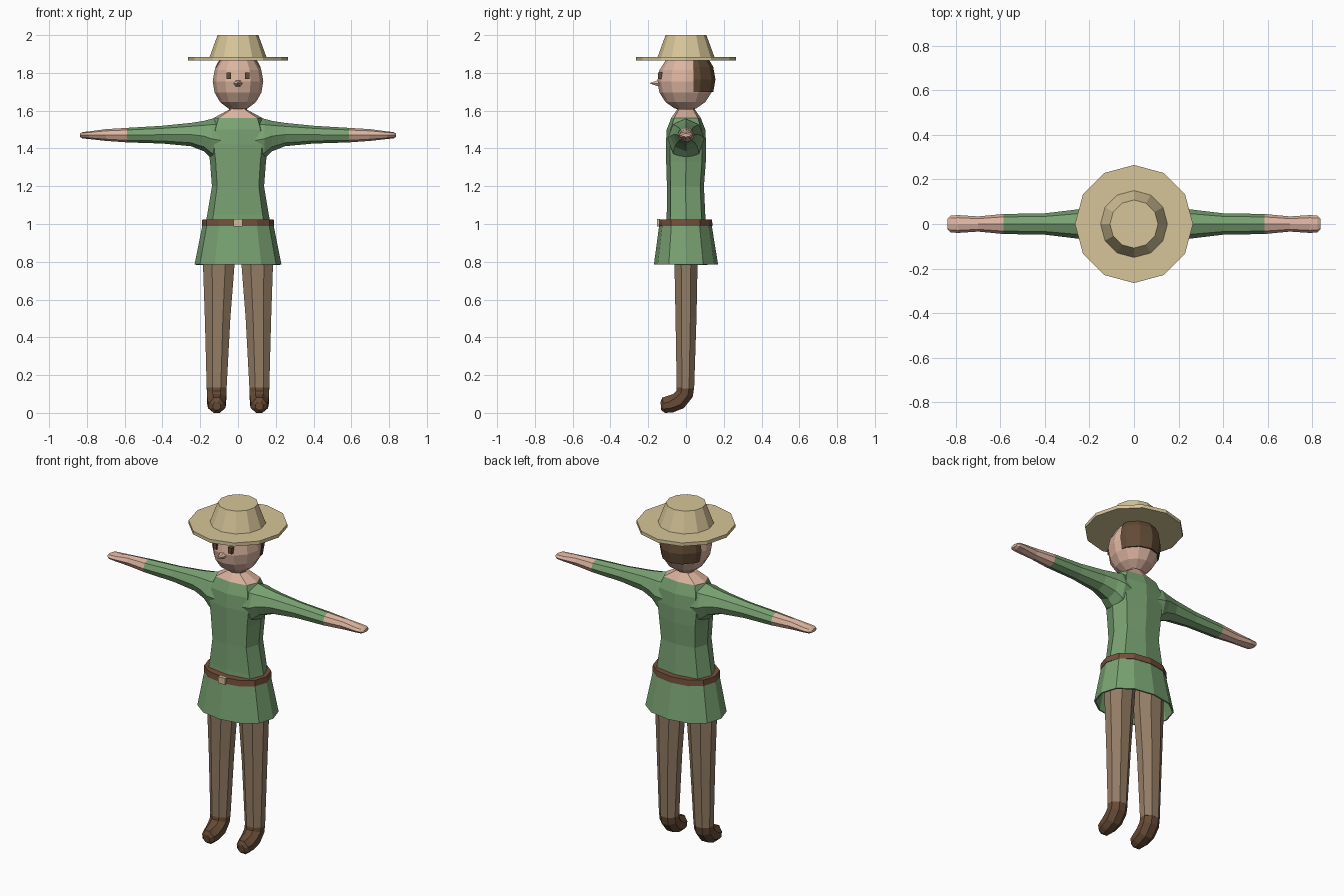
import bpy, bmesh, math
from mathutils import Vector

if "Cube" in bpy.data.objects:
    bpy.data.objects.remove(bpy.data.objects["Cube"])


def material(name, r, g, b):
    lin = [((c / 255 + 0.055) / 1.055) ** 2.4 for c in (r, g, b)]
    m = bpy.data.materials.new(name)
    m.diffuse_color = (*lin, 1)
    m.use_nodes = True
    m.node_tree.nodes["Principled BSDF"].inputs["Base Color"].default_value = m.diffuse_color
    return m


GREEN = material("tunic green", 121, 162, 114)
SKIN = material("skin", 220, 180, 160)
STRAW = material("straw", 214, 197, 152)
TROUSER = material("trouser brown", 148, 125, 101)
BOOT = material("boot brown", 103, 75, 54)
BELT = material("belt brown", 118, 80, 60)
HAIR = material("hair brown", 98, 75, 54)
BUCKLE = material("buckle tan", 212, 190, 150)


def finish(name, bm, *mats):
    bmesh.ops.recalc_face_normals(bm, faces=bm.faces[:])
    me = bpy.data.meshes.new(name)
    bm.to_mesh(me)
    bm.free()
    for m in mats:
        me.materials.append(m)
    ob = bpy.data.objects.new(name, me)
    bpy.context.collection.objects.link(ob)
    return ob


def loft(rings, n=8, turn=0.0, power=1.0, caps=True):
    """Skin a list of (centre, u axis, v axis) elliptical rings."""
    bm = bmesh.new()
    rows = []
    for c, u, v in rings:
        row = []
        for i in range(n):
            a = 2 * math.pi * (i + turn) / n
            ca, sa = math.cos(a), math.sin(a)
            ca = math.copysign(abs(ca) ** power, ca) if abs(ca) > 1e-6 else 0
            sa = math.copysign(abs(sa) ** power, sa) if abs(sa) > 1e-6 else 0
            row.append(bm.verts.new(Vector(c) + Vector(u) * ca + Vector(v) * sa))
        rows.append(row)
    for a, b in zip(rows, rows[1:]):
        for i in range(n):
            j = (i + 1) % n
            bm.faces.new((a[i], a[j], b[j], b[i]))
    if caps:
        bm.faces.new(rows[0])
        bm.faces.new(rows[-1])
    return bm


def upright(rows, x=0.0):
    """Rows of (z, half width, half depth, y centre)."""
    return [((x, y, z), (hx, 0, 0), (0, hy, 0)) for z, hx, hy, y in rows]


def box(name, loc, size, mat):
    bm = bmesh.new()
    bmesh.ops.create_cube(bm, size=1)
    for v in bm.verts:
        v.co = Vector(a * b for a, b in zip(v.co, size)) + Vector(loc)
    return finish(name, bm, mat)


def ball(centre, radii):
    bm = bmesh.new()
    bmesh.ops.create_uvsphere(bm, u_segments=12, v_segments=8, radius=1)
    for v in bm.verts:
        v.co = Vector(a * b for a, b in zip(v.co, radii)) + Vector(centre)
    return bm


# Hat
finish("hat_brim", loft(upright([(1.865, .265, .265, 0), (1.885, .265, .265, 0)]), 12), STRAW)
finish("hat_crown", loft(upright([(1.88, .152, .152, 0), (2.0, .108, .108, 0)]), 12), STRAW)

# Head, with hair as a slightly larger cut shell at the back
finish("head", ball((0, -.003, 1.755), (.134, .149, .155)), SKIN)
hair = ball((0, 0, 1.765), (.139, .156, .175))
for co, no in (((0, .04, 0), (0, -1, 0)), ((0, 0, 1.70), (0, 0, -1)), ((0, 0, 1.872), (0, 0, 1))):
    cut = bmesh.ops.bisect_plane(hair, geom=hair.verts[:] + hair.edges[:] + hair.faces[:],
                                 plane_co=co, plane_no=no, clear_outer=True)
    edges = [e for e in cut["geom_cut"] if isinstance(e, bmesh.types.BMEdge)]
    bmesh.ops.contextual_create(hair, geom=edges)
finish("hair", hair, HAIR)

# Face
nose = [((0, -.138, 1.745), (.026, 0, 0), (0, 0, .022)),
        ((0, -.190, 1.745), (.002, 0, 0), (0, 0, .002))]
finish("nose", loft(nose, 6), SKIN)
for s in (-1, 1):
    box("eye", (s * .05, -.132, 1.785), (.024, .03, .036), BOOT)

# Torso, bare above the neckline
torso = loft(upright([(1.00, .172, .105, 0), (1.05, .163, .102, 0), (1.20, .138, .098, -.003),
                      (1.33, .148, .105, 0), (1.42, .16, .107, 0), (1.50, .15, .102, 0),
                      (1.562, .128, .078, 0), (1.605, .048, .048, 0), (1.65, .045, .045, 0)]),
             8, power=.65)
for f in torso.faces:
    f.material_index = int(f.calc_center_median().z > 1.565)
finish("torso", torso, GREEN, SKIN)

# Skirt, belt and buckle
skirt = finish("skirt", loft(upright([(1.0, .183, .134, -.003), (.785, .226, .166, 0)]), 12,
                             power=.9, caps=False), GREEN)
mod = skirt.modifiers.new("thickness", "SOLIDIFY")
mod.thickness = .008
mod.offset = 0
finish("belt", loft(upright([(.99, .191, .143, -.003), (1.025, .189, .141, -.003)]), 12,
                    power=.9), BELT)
box("buckle", (0, -.146, 1.007), (.045, .015, .038), BUCKLE)


def along_x(rows, s):
    """Rows of (x, bottom, top, half depth)."""
    return [((s * x, 0, (lo + hi) / 2), (0, hy, 0), (0, 0, (hi - lo) / 2)) for x, lo, hi, hy in rows]


for s in (-1, 1):
    # Sleeve and hand
    finish("sleeve", loft(along_x([(.08, 1.32, 1.562, .09), (.14, 1.345, 1.557, .098),
                                   (.18, 1.385, 1.546, .084), (.25, 1.412, 1.535, .066),
                                   (.40, 1.426, 1.52, .048), (.587, 1.432, 1.509, .045)], s)), GREEN)
    finish("hand", loft(along_x([(.587, 1.432, 1.509, .045), (.70, 1.44, 1.502, .034),
                                 (.79, 1.45, 1.49, .04), (.823, 1.453, 1.487, .038),
                                 (.837, 1.461, 1.479, .024)], s)), SKIN)

    # Trouser leg
    leg = [((s * x, y, z), (hx, 0, 0), (0, hy, 0)) for x, y, z, hx, hy in (
        (.095, 0, .96, .092, .085), (.102, 0, .78, .09, .066), (.108, 0, .5, .073, .06),
        (.113, -.003, .13, .057, .05))]
    finish("trouser_leg", loft(leg, 8, .5), TROUSER)

    # Boot bending forward from the ankle: y, z, half width, half height, tilt
    boot = []
    for y, z, hx, h, tilt in ((-.003, .135, .057, .05, 0), (-.008, .10, .056, .05, 20),
                              (-.04, .067, .054, .047, 50), (-.085, .05, .05, .045, 68),
                              (-.118, .045, .04, .04, 78), (-.133, .045, .022, .024, 85)):
        t = math.radians(tilt)
        boot.append(((s * .113, y, z), (hx, 0, 0), (0, h * math.cos(t), -h * math.sin(t))))
    finish("boot", loft(boot, 8, .5), BOOT)

# Rest the boots on the ground
low = min(v.co.z for o in bpy.data.objects for v in o.data.vertices)
for o in bpy.data.objects:
    if o.name.startswith("boot"):
        for v in o.data.vertices:
            if v.co.z < .08:
                v.co.z -= low
